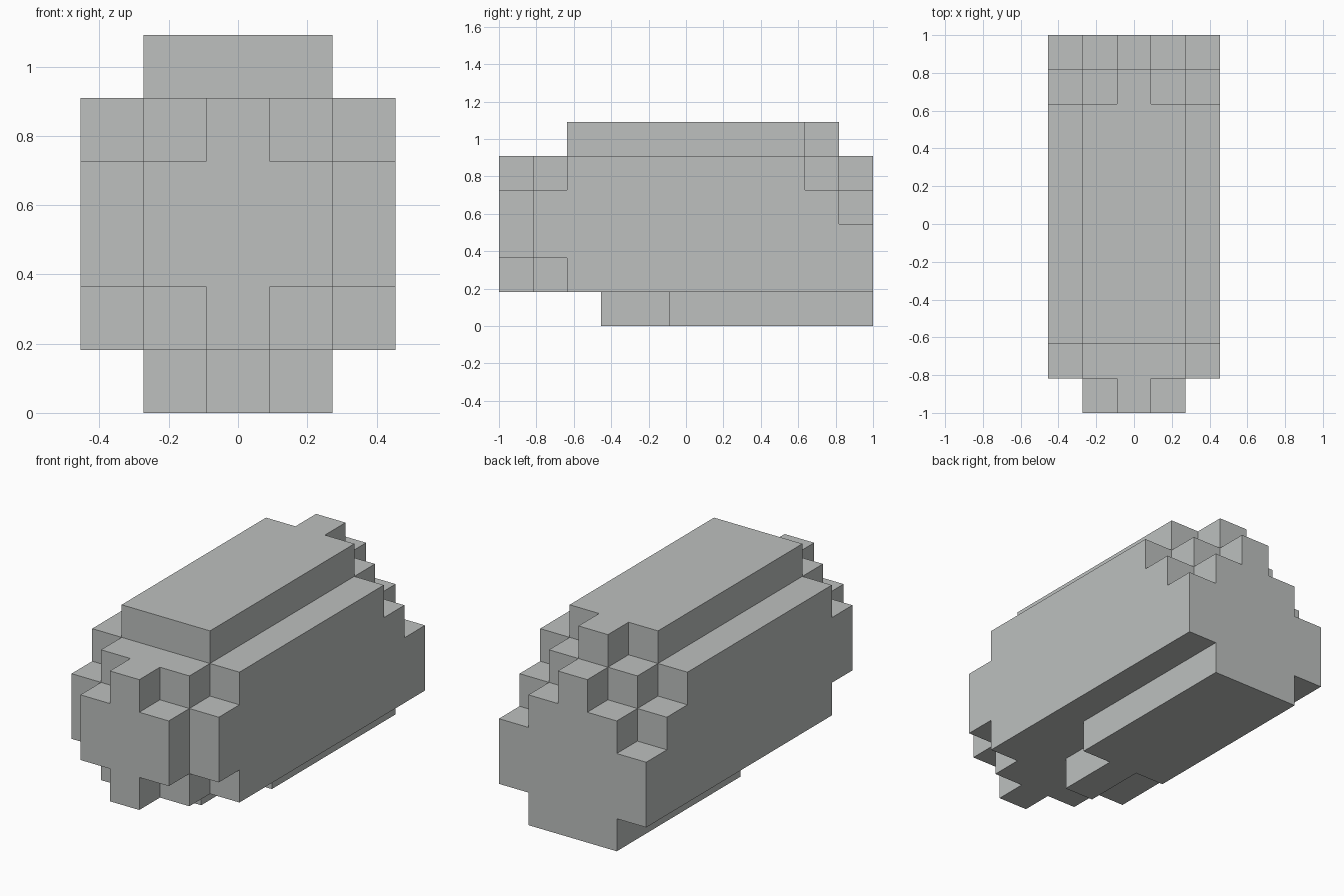
import bpy
import bmesh
from mathutils import Vector

default = bpy.data.objects.get("Cube")
if default:
    bpy.data.objects.remove(default, do_unlink=True)

U = 2 / 11          # edge of one block; the body is 5 x 11 x 6 blocks

# Front-to-back run of blocks per layer (bottom to top), by distance from the centre column
RUNS = {
    0: [(3, 11), (0, 11), (0, 11), (0, 11), (0, 11), (2, 10)],
    1: [(5, 11), (1, 11), (0, 11), (0, 11), (1, 10), (2, 9)],
    2: [(0, 0), (2, 11), (1, 11), (1, 10), (2, 9), (0, 0)],
}


def make_material(name, rgb):
    mat = bpy.data.materials.new(name)
    mat.use_nodes = True
    colour = (*rgb, 1.0)
    mat.diffuse_color = colour
    mat.node_tree.nodes["Principled BSDF"].inputs["Base Color"].default_value = colour
    return mat


def add_side(bm, cell, axis, sign):
    """One outward-facing square on a block."""
    normal, a, b = Vector(), Vector(), Vector()
    normal[axis] = sign / 2
    a[(axis + 1) % 3] = 0.5
    b[(axis + 2) % 3] = 0.5 * sign
    # block centre, with the body centred on x and y and standing on z = 0
    centre = Vector((cell[0], cell[1] - 5, cell[2] + 0.5))
    corners = (-a - b, a - b, a + b, -a + b)
    bm.faces.new([bm.verts.new((centre + normal + c) * U) for c in corners])


# Mirrored set of filled blocks
cells = {(x, y, z)
         for x in range(-2, 3)
         for z, (start, end) in enumerate(RUNS[abs(x)])
         for y in range(start, end)}

# Outer skin only: a side is kept where no neighbour covers it
bm = bmesh.new()
for cell in sorted(cells):
    for axis in range(3):
        for sign in (-1, 1):
            neighbour = list(cell)
            neighbour[axis] += sign
            if tuple(neighbour) not in cells:
                add_side(bm, cell, axis, sign)

# Weld and merge the squares into large flat faces
bmesh.ops.remove_doubles(bm, verts=bm.verts, dist=0.001)
bmesh.ops.dissolve_limit(bm, angle_limit=0.01, verts=bm.verts, edges=bm.edges)

mesh = bpy.data.meshes.new("stepped_body")
bm.to_mesh(mesh)
bm.free()
mesh.materials.append(make_material("light_grey", (0.51, 0.53, 0.52)))
body = bpy.data.objects.new("stepped_body", mesh)
bpy.context.collection.objects.link(body)
